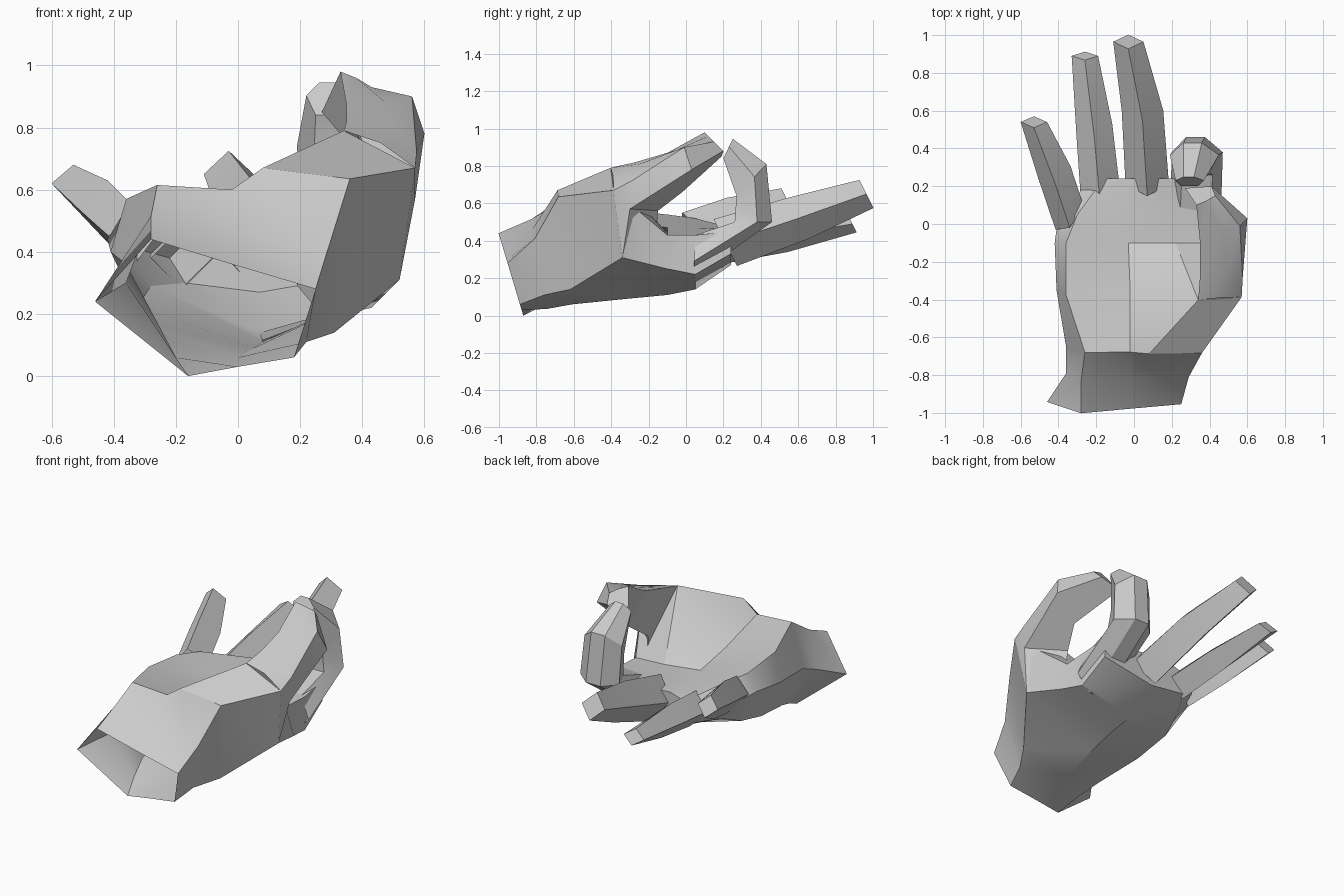
import bpy, bmesh, math

skin = bpy.data.materials.new("light_grey")
skin.diffuse_color = (0.6, 0.6, 0.6, 1)


def loft(name, rings, cap_start=False, cap_end=True):
    """Skin a list of equal-sized closed rings into one part."""
    bm = bmesh.new()
    loops = [[bm.verts.new(p) for p in ring] for ring in rings]
    n = len(loops[0])
    for a, b in zip(loops, loops[1:]):
        for i in range(n):
            j = (i + 1) % n
            bm.faces.new((a[i], a[j], b[j], b[i]))
    if cap_start:
        bm.faces.new(loops[0])
    if cap_end:
        bm.faces.new(loops[-1])
    bmesh.ops.recalc_face_normals(bm, faces=bm.faces)
    mesh = bpy.data.meshes.new(name)
    bm.to_mesh(mesh)
    bm.free()
    mesh.materials.append(skin)
    obj = bpy.data.objects.new(name, mesh)
    bpy.context.collection.objects.link(obj)
    bpy.ops.object.select_all(action='DESELECT')
    obj.select_set(True)
    bpy.context.view_layer.objects.active = obj
    bpy.ops.object.shade_smooth_by_angle(angle=math.radians(30))
    return obj


# Palm sections: (y at z=0, backward slant), then x,z from left edge over the top
palm = [
    (-0.87, 0.3, [(-.46, .24), (-.28, .44), (-.02, .36), (.2, .295),
                  (.25, .28), (.18, .06), (0, .03), (-.16, 0)]),
    (-0.74, 0.17, [(-.36, .3), (-.28, .515), (-.02, .465), (.2, .42),
                   (.29, .41), (.22, .11), (0, .035), (-.2, .06)]),
    (-0.6, 0.13, [(-.36, .36), (-.26, .615), (-.02, .6), (.08, .67),
                  (.36, .635), (.31, .14), (0, .06), (-.24, .11)]),
    (-0.3, 0.13, [(-.41, .4), (-.36, .57), (-.02, .51), (.34, .79),
                  (.57, .67), (.52, .31), (.05, .09), (-.3, .17)]),
    (-0.1, 0, [(-.42, .44), (-.36, .54), (-.03, .47), (.22, .44),
               (.42, .43), (.46, .25), (.08, .11), (-.32, .23)]),
    (0.05, 0, [(-.4, .43), (-.3, .52), (-.07, .47), (.22, .44),
               (.43, .43), (.43, .22), (.07, .14), (-.28, .29)]),
    (0.24, 0, [(-.22, .38), (-.16, .44), (-.06, .47), (.18, .46),
               (.42, .45), (.42, .33), (.07, .27), (-.17, .3)]),
]
loft("palm", [[(x, y - s * z, z) for x, z in pts] for y, s, pts in palm])

# Straight fingers: root yaw, then diamond sections as x, y, z, width, height
fingers = {
    "little_finger": (.8, [(-.34, .03, .45, .15, .2), (-.42, .27, .53, .17, .2),
                           (-.53, .54, .62, .14, .12)]),
    "ring_finger": (.6, [(-.18, .17, .38, .2, .2), (-.21, .5, .43, .19, .18),
                         (-.26, .89, .49, .14, .09)]),
    "middle_finger": (0, [(.07, .21, .39, .23, .25), (.045, .6, .52, .22, .22),
                          (-.03, .965, .65, .16, .15)]),
}
for name, (yaw, stations) in fingers.items():
    rings = []
    for k, (x, y, z, w, h) in enumerate(stations):
        turn = yaw * w / 2 * (1 - k / 2)
        rings.append([(x - w / 2, y - turn, z), (x, y - h * .25, z + h / 2),
                      (x + w / 2, y + turn, z), (x, y + h * .25, z - h / 2)])
    loft(name, rings)

# Curled index finger: left x, right x, outer (y, z), inner (y, z)
index = [
    (.19, .46, (.04, .2), (.05, .43)),
    (.2, .47, (.46, .5), (.26, .5)),
    (.19, .45, (.43, .81), (.27, .64)),
    (.22, .37, (.25, .945), (.2, .84)),
]
# Each point of the section: position across the width, position outer to inner
section = [(.28, 0), (.65, 0), (1, .4), (.8, 1), (.2, 1), (0, .4)]
loft("index_finger", [[(a + (b - a) * u, o[0] + (i[0] - o[0]) * t, o[1] + (i[1] - o[1]) * t)
                       for u, t in section] for a, b, o, i in index])

# Thumb reaching up from the ball of the palm to the index fingertip
loft("thumb", [
    [(.34, -.403, .79), (.46, -.39, .75), (.57, -.387, .67),
     (.52, -.34, .31), (.38, -.16, .43)],
    [(.35, -.27, .82), (.49, -.25, .81), (.575, -.29, .72),
     (.57, -.3, .57), (.37, -.15, .56)],
    [(.35, -.1, .87), (.47, -.05, .885), (.56, -.01, .9),
     (.6, .03, .78), (.43, -.02, .66)],
    [(.33, .1, .98), (.38, .12, .96), (.43, .15, .93),
     (.41, .2, .88), (.27, .19, .85)],
])
